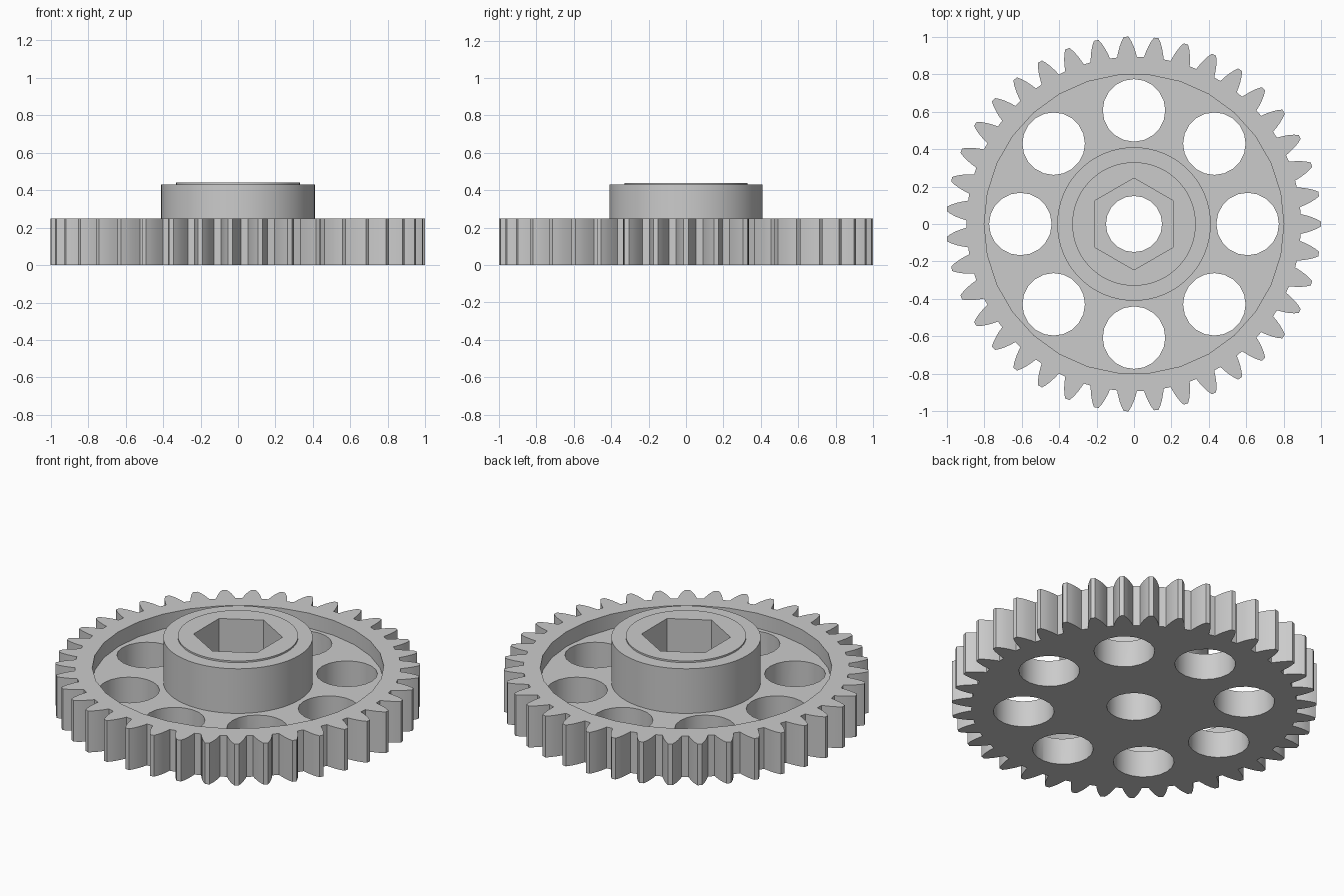
import bpy, bmesh
from math import cos, sin, radians, pi

cube = bpy.data.objects.get("Cube")
if cube:
    bpy.data.objects.remove(cube, do_unlink=True)

TEETH = 39
FLOOR, RIM, HUB, LIP = 0.16, 0.25, 0.43, 0.44

grey = bpy.data.materials.new("plain grey")
grey.use_nodes = True
colour = (0.6, 0.6, 0.6, 1)
grey.diffuse_color = colour
grey.node_tree.nodes["Principled BSDF"].inputs["Base Color"].default_value = colour


def prism(name, outline, z0, z1):
    """Extrude a closed xy outline from z0 to z1."""
    bm = bmesh.new()
    face = bm.faces.new([bm.verts.new((x, y, z0)) for x, y in outline])
    top = bmesh.ops.extrude_face_region(bm, geom=[face])["geom"]
    moved = [v for v in top if isinstance(v, bmesh.types.BMVert)]
    bmesh.ops.translate(bm, verts=moved, vec=(0, 0, z1 - z0))
    bmesh.ops.recalc_face_normals(bm, faces=bm.faces)
    mesh = bpy.data.meshes.new(name)
    bm.to_mesh(mesh)
    bm.free()
    mesh.materials.append(grey)
    obj = bpy.data.objects.new(name, mesh)
    bpy.context.scene.collection.objects.link(obj)
    return obj


def ring(radius, sides, cx=0, cy=0, start=0):
    angles = [start + 2 * pi * i / sides for i in range(sides)]
    return [(cx + radius * cos(a), cy + radius * sin(a)) for a in angles]


def combine(body, tool, operation):
    """Apply a boolean and discard the tool object."""
    mod = body.modifiers.new(operation.lower(), "BOOLEAN")
    mod.operation, mod.solver, mod.object = operation, "EXACT", tool
    bpy.context.view_layer.objects.active = body
    bpy.ops.object.modifier_apply(modifier=mod.name)
    bpy.data.objects.remove(tool, do_unlink=True)


# Toothed disc: half a tooth as (degrees, radius), mirrored and repeated
flank = [(3.4, 0.893), (2.9, 0.92), (2.25, 0.95), (1.5, 0.978), (0.7, 1.001)]
tooth = [(-a, r) for a, r in flank] + flank[::-1]
outline = []
for i in range(TEETH):
    for a, r in tooth:
        t = radians(a) + 2 * pi * i / TEETH
        outline.append((r * cos(t) - 0.0015, r * sin(t)))
gear = prism("gear_wheel", outline, 0, RIM)

# Recessed web, raised hub and its thin lip
combine(gear, prism("recess", ring(0.8, 30), FLOOR, 1), "DIFFERENCE")
combine(gear, prism("hub", ring(0.41, 60), FLOOR - 0.05, HUB), "UNION")
combine(gear, prism("hub_lip", ring(0.33, 60), HUB - 0.05, LIP), "UNION")

# Hexagonal socket above a round bore
combine(gear, prism("socket", ring(0.245, 6, start=pi / 2), 0.2, 1), "DIFFERENCE")
combine(gear, prism("bore", ring(0.15, 20), -1, 1), "DIFFERENCE")

# Eight lightening holes
for cx, cy in ring(0.607, 8):
    combine(gear, prism("hole", ring(0.167, 20, cx, cy), -1, 1), "DIFFERENCE")

# Smooth the round walls, keep the edges crisp
bpy.ops.object.select_all(action="DESELECT")
gear.select_set(True)
bpy.context.view_layer.objects.active = gear
bpy.ops.object.shade_smooth_by_angle(angle=radians(20))
